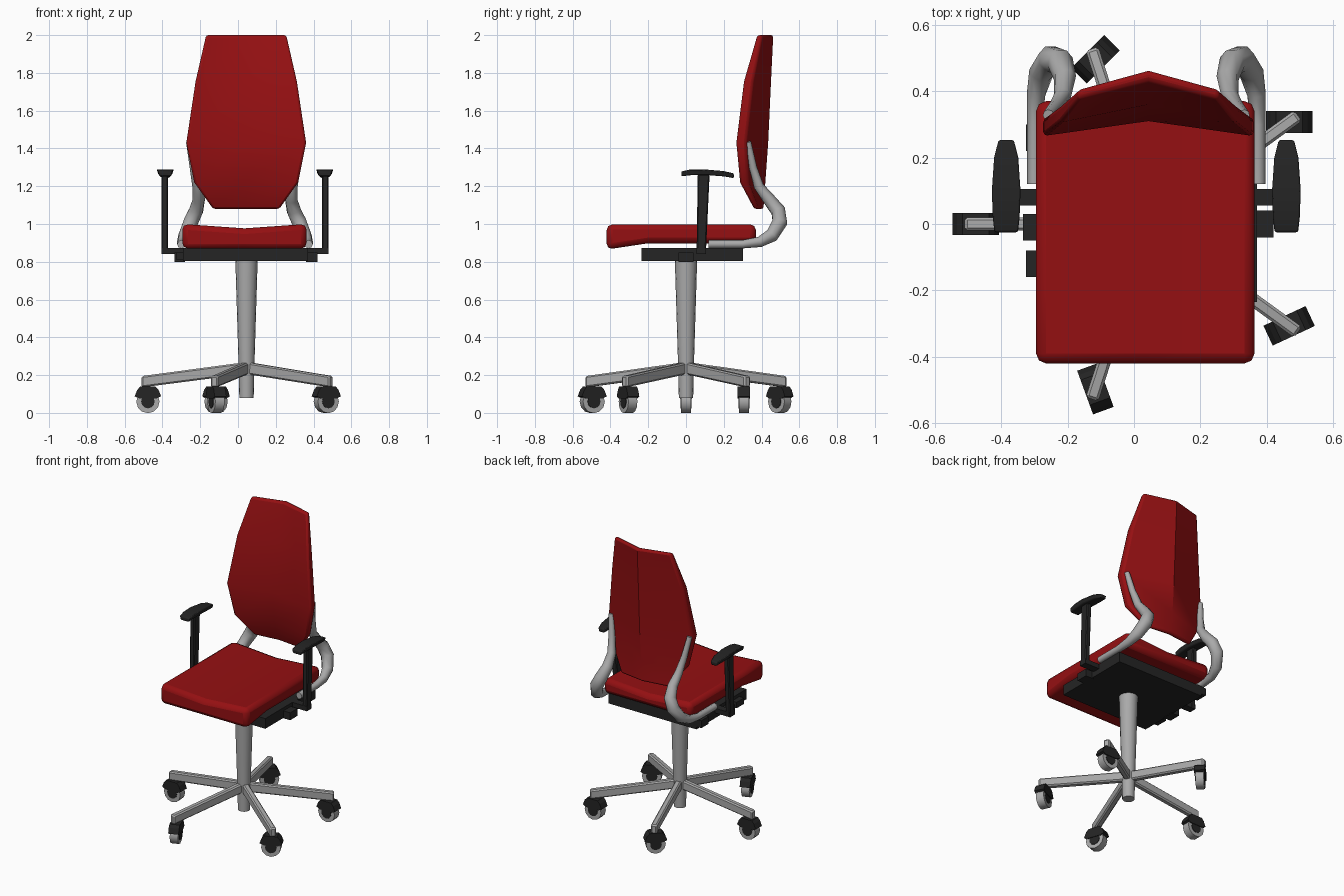
import bpy, bmesh, math
from mathutils import Matrix, Vector

if "Cube" in bpy.data.objects:
    bpy.data.objects.remove(bpy.data.objects["Cube"])

CX = 0.037          # mirror line of the upper chair
HUB = 0.045         # x of the column


def mat(name, c):
    m = bpy.data.materials.new(name)
    m.diffuse_color = (*c, 1)
    m.use_nodes = True
    m.node_tree.nodes["Principled BSDF"].inputs["Base Color"].default_value = m.diffuse_color
    return m


RED = mat("red_fabric", (0.30, 0.005, 0.006))
GREY = mat("grey_metal", (0.40, 0.40, 0.40))
BLACK = mat("black_plastic", (0.018, 0.018, 0.018))


def finish(name, bm, m, bevel=0.0, segs=2, smooth=None):
    bmesh.ops.recalc_face_normals(bm, faces=bm.faces)
    me = bpy.data.meshes.new(name)
    bm.to_mesh(me)
    bm.free()
    me.materials.append(m)
    ob = bpy.data.objects.new(name, me)
    bpy.context.collection.objects.link(ob)
    if bevel:
        b = ob.modifiers.new("round", 'BEVEL')
        b.width, b.segments = bevel, segs
        b.limit_method, b.angle_limit = 'ANGLE', math.radians(40)
    if smooth:
        bpy.ops.object.select_all(action='DESELECT')
        bpy.context.view_layer.objects.active = ob
        ob.select_set(True)
        bpy.ops.object.shade_smooth_by_angle(angle=math.radians(smooth))
    return ob


def slab(name, side_a, side_b, m, bevel):
    """Closed cushion between two matching point grids."""
    bm = bmesh.new()
    A = [[bm.verts.new(p) for p in r] for r in side_a]
    B = [[bm.verts.new(p) for p in r] for r in side_b]
    n, k = len(A), len(A[0])
    for g in (A, B):
        for i in range(n - 1):
            for j in range(k - 1):
                bm.faces.new((g[i][j], g[i][j + 1], g[i + 1][j + 1], g[i + 1][j]))
    rim = [(0, j) for j in range(k)] + [(i, k - 1) for i in range(1, n)]
    rim += [(n - 1, j) for j in range(k - 2, -1, -1)] + [(i, 0) for i in range(n - 2, 0, -1)]
    for (a, b), (c, d) in zip(rim, rim[1:] + rim[:1]):
        bm.faces.new((A[a][b], A[c][d], B[c][d], B[a][b]))
    return finish(name, bm, m, bevel, 2, 35)


def prism(name, profile, vec, m, matrix=Matrix(), bevel=0.0):
    """Extrude a closed 3D profile along vec."""
    bm = bmesh.new()
    f = bm.faces.new([bm.verts.new(p) for p in profile])
    ext = bmesh.ops.extrude_face_region(bm, geom=[f])
    bmesh.ops.translate(bm, vec=vec, verts=[v for v in ext["geom"] if isinstance(v, bmesh.types.BMVert)])
    bm.transform(matrix)
    return finish(name, bm, m, bevel, 1)


def box(name, x0, x1, y0, y1, z0, z1, m, bevel=0.0):
    return prism(name, [(x0, y0, z0), (x1, y0, z0), (x1, y1, z0), (x0, y1, z0)],
                 (0, 0, z1 - z0), m, bevel=bevel)


def cone(name, r0, r1, depth, segs, matrix, m):
    bm = bmesh.new()
    bmesh.ops.create_cone(bm, cap_ends=True, segments=segs, radius1=r0, radius2=r1,
                          depth=depth, matrix=matrix)
    return finish(name, bm, m, smooth=40)


# Seat cushion with a shallow hollow
xs = (-0.295, 0.034, 0.363)
top = [[(x, y, 1.0 if j != 1 else 0.977) for j, x in enumerate(xs)] for y in (-0.42, -0.2, 0.37)]
bot = [[(x, y, z) for x in xs] for y, z in ((-0.42, 0.865), (-0.2, 0.898), (0.37, 0.898))]
slab("seat", top, bot, RED, 0.03)

# Backrest: z, half width, front edge y, front middle y, back edge y, back middle y
rows = ((1.08, 0.175, 0.360, 0.380, 0.385, 0.410),
        (1.22, 0.275, 0.285, 0.325, 0.330, 0.420),
        (1.43, 0.317, 0.265, 0.310, 0.318, 0.435),
        (1.755, 0.268, 0.305, 0.360, 0.355, 0.450),
        (2.00, 0.212, 0.375, 0.430, 0.405, 0.462))
BX = 0.0435
front = [[(BX - w, fe, z), (BX, fm, z), (BX + w, fe, z)] for z, w, fe, fm, be, bk in rows]
back = [[(BX - w, be, z), (BX, bk, z), (BX + w, be, z)] for z, w, fe, fm, be, bk in rows]
slab("backrest", front, back, RED, 0.012)

# Mechanism plate under the seat, with its levers
box("seat_plate", -0.29, 0.37, -0.235, 0.302, 0.803, 0.872, BLACK)
box("lever_front", -0.325, -0.28, -0.16, -0.08, 0.81, 0.85, BLACK)
box("lever_left", -0.335, -0.28, -0.05, 0.03, 0.80, 0.85, BLACK)
box("lever_right", 0.36, 0.42, -0.04, 0.04, 0.80, 0.85, BLACK)
box("lever_back", -0.325, -0.28, 0.22, 0.30, 0.82, 0.87, BLACK)

# Back tubes and armrests, mirrored left and right
path = ((-0.300, 0.12, 0.893, .022), (-0.300, 0.30, 0.893, .022), (-0.295, 0.39, 0.905, .028),
        (-0.280, 0.455, 0.94, .037), (-0.250, 0.497, 1.01, .042), (-0.222, 0.488, 1.07, .040),
        (-0.208, 0.440, 1.13, .034), (-0.215, 0.385, 1.20, .027), (-0.235, 0.355, 1.30, .021),
        (-0.258, 0.328, 1.435, .017))
for side, s in (("left", 1), ("right", -1)):
    def mx(x):
        return CX + s * (x - CX)

    cu = bpy.data.curves.new("back_tube_" + side, 'CURVE')
    cu.dimensions = '3D'
    cu.bevel_depth, cu.bevel_resolution, cu.use_fill_caps = 1.0, 2, True
    sp = cu.splines.new('POLY')
    sp.points.add(len(path) - 1)
    for p, (x, y, z, r) in zip(sp.points, path):
        p.co, p.radius = (mx(x), y, z, 1), r
    cu.materials.append(GREY)
    tube = bpy.data.objects.new("back_tube_" + side, cu)
    bpy.context.collection.objects.link(tube)
    bpy.ops.object.select_all(action='DESELECT')
    bpy.context.view_layer.objects.active = tube
    tube.select_set(True)
    bpy.ops.object.convert(target='MESH')
    bpy.ops.object.shade_smooth_by_angle(angle=math.radians(50))

    # Armrest bracket, post and pad
    a, b = sorted((mx(-0.405), mx(-0.27)))
    box("arm_bracket_" + side, a, b, 0.055, 0.105, 0.84, 0.872, BLACK)
    a, b = sorted((mx(-0.405), mx(-0.370)))
    prism("arm_post_" + side, [(a, 0.056, 0.84), (a, 0.105, 0.84), (a, 0.125, 1.262), (a, 0.062, 1.262)],
          (b - a, 0, 0), BLACK, bevel=0.006)
    pad = ((-0.025, 0.037, 1.252, 1.278), (0.02, 0.042, 1.258, 1.288), (0.10, 0.045, 1.26, 1.289),
           (0.20, 0.038, 1.252, 1.280), (0.253, 0.024, 1.243, 1.268))
    px = mx(-0.385)
    slab("arm_pad_" + side,
         [[(px - w, y, z1), (px + w, y, z1)] for y, w, z0, z1 in pad],
         [[(px - w * 0.8, y, z0), (px + w * 0.8, y, z0)] for y, w, z0, z1 in pad], BLACK, 0.006)

# Column and hub
cone("column", 0.042, 0.059, 0.55, 16, Matrix.Translation((HUB, 0, 0.53)), GREY)
cone("hub", 0.038, 0.042, 0.185, 16, Matrix.Translation((HUB, 0, 0.1725)), GREY)

# Five legs with casters: caster swivel angle for each leg
for i, swivel in enumerate((0, -70, 25, 0, 45)):
    ang = math.radians(180 + 72 * i)
    M = Matrix.Translation((HUB, 0, 0)) @ Matrix.Rotation(ang, 4, 'Z')
    prism(f"leg_{i + 1}", [(0.01, -0.02, 0.205), (0.555, -0.02, 0.135), (0.555, -0.02, 0.195), (0.01, -0.02, 0.268)],
          (0, 0.04, 0), GREY, M, 0.008)
    c = M @ Vector((0.522, 0, 0))
    C = Matrix.Translation(c) @ Matrix.Rotation(math.radians(swivel), 4, 'Z')
    R = Matrix.Rotation(math.pi / 2, 4, 'X')
    W = C @ Matrix.Translation((0, 0, 0.06)) @ R
    cone(f"wheel_{i + 1}", 0.0615, 0.0615, 0.052, 12, W, GREY)
    cone(f"wheel_hub_{i + 1}", 0.036, 0.036, 0.058, 12, W, BLACK)
    fender = ((-0.070, 0.088), (-0.056, 0.122), (-0.04, 0.14), (0.04, 0.14), (0.056, 0.122), (0.070, 0.088),
              (0.045, 0.076), (-0.045, 0.076))
    prism(f"fender_{i + 1}", [(x, -0.033, z) for x, z in fender], (0, 0.066, 0), BLACK, C)
